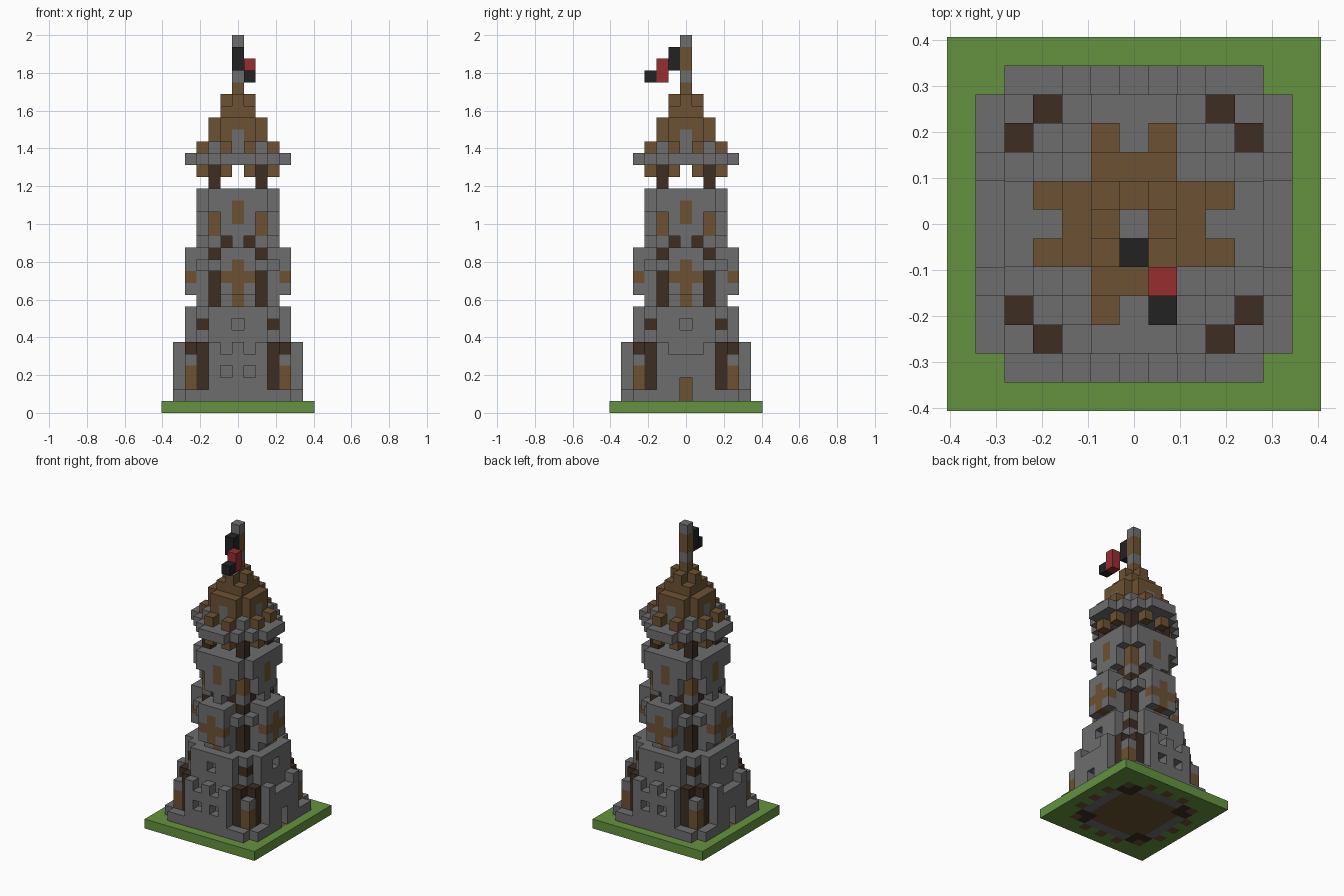
import bpy, bmesh
from mathutils import Vector

cube = bpy.data.objects.get("Cube")
if cube:
    bpy.data.objects.remove(cube)

U = 2 / 32  # block edge length


def material(name, rgb):
    m = bpy.data.materials.new(name)
    m.use_nodes = True
    m.diffuse_color = (*rgb, 1)
    m.node_tree.nodes["Principled BSDF"].inputs["Base Color"].default_value = (*rgb, 1)
    return m


COLOURS = {
    "stone": material("stone grey", (0.155, 0.155, 0.155)),
    "wood": material("plank brown", (0.15, 0.085, 0.033)),
    "dark": material("dark timber", (0.045, 0.026, 0.016)),
    "grass": material("grass green", (0.13, 0.29, 0.05)),
    "red": material("flag red", (0.31, 0.027, 0.03)),
    "black": material("flag black", (0.016, 0.016, 0.017)),
}
blocks = {}  # cell -> (part, colour)
part = ""


def fill(xs, ys, zs, colour):
    """Fill inclusive ranges of cells; None removes them."""
    for x in range(xs[0], xs[1] + 1):
        for y in range(ys[0], ys[1] + 1):
            for z in range(zs[0], zs[1] + 1):
                if colour:
                    blocks[x, y, z] = (part, colour)
                else:
                    blocks.pop((x, y, z), None)


def core(r, z0, z1, colour="stone"):
    fill((-r, r), (-r, r), (z0, z1), colour)


def ends(a, b, d, z0, z1, colour):
    """Cells a..b across and d out, mirrored, on the front and back only."""
    for s in (-1, 1):
        for lo, hi in ((a, b), (-b, -a)):
            fill((lo, hi), (s * d, s * d), (z0, z1), colour)


def sides(a, b, d, z0, z1, colour):
    """The same on the left and right only."""
    for s in (-1, 1):
        for lo, hi in ((a, b), (-b, -a)):
            fill((s * d, s * d), (lo, hi), (z0, z1), colour)


def around(a, b, d, z0, z1, colour="stone"):
    ends(a, b, d, z0, z1, colour)
    sides(a, b, d, z0, z1, colour)


# Grass plate with the foundations set into it
part = "ground_plate"
core(6, 0, 0, "grass")
core(3, 0, 0, "wood")
around(-2, 2, 4, 0, 0, "stone")
around(3, 3, 4, 0, 0, "dark")
around(3, 3, 3, 0, 0, "dark")
around(4, 4, 4, 0, 0, "wood")
around(2, 2, 5, 0, 0, "wood")
around(0, 0, 5, 0, 0, "wood")

# Ground storey: battlemented walls, corner timbers, doors
part = "ground_storey"
core(4, 1, 5)
around(-4, 4, 5, 1, 1)
around(-2, 2, 5, 2, 5)
around(3, 3, 4, 2, 5, "dark")
around(3, 3, 3, 2, 5, "dark")
around(4, 4, 4, 2, 3, "wood")
around(4, 4, 4, 5, 5, None)
ends(1, 1, 5, 3, 3, None)
ends(1, 1, 5, 5, 5, None)
sides(-1, 1, 5, 5, 5, None)
sides(0, 0, 5, 1, 2, None)
sides(0, 0, 4, 1, 2, "wood")

# Second storey with a small opening on each side
part = "second_storey"
core(3, 6, 8)
around(-2, 2, 4, 6, 8)
around(0, 0, 4, 7, 7, None)
around(3, 3, 3, 7, 7, "dark")

# Third storey with projecting bays and corner posts
part = "bay_storey"
core(2, 9, 13)
around(2, 2, 2, 9, 13, "dark")
around(-1, 1, 3, 9, 13)
around(0, 0, 3, 9, 9, "wood")
around(-2, 2, 3, 12, 12)
around(-1, 1, 4, 10, 13)
around(-1, 1, 4, 11, 11, "wood")
around(0, 0, 4, 10, 12, "wood")

# Fourth storey, overhanging on brackets
part = "upper_storey"
core(2, 14, 18)
around(1, 1, 2, 14, 14, "dark")
around(0, 0, 3, 14, 14)
around(2, 2, 2, 15, 16, "wood")
around(-1, 1, 3, 15, 18)
around(-2, 2, 3, 17, 18)
around(0, 0, 3, 16, 17, "wood")

# Open lookout: four posts, brackets and the eaves
part = "lookout"
around(2, 2, 2, 19, 20, "dark")
around(1, 1, 3, 20, 20, "wood")
core(2, 21, 21)
around(-2, 2, 3, 21, 21)
around(-1, 1, 4, 21, 21)

# Stepped roof with dormers
part = "roof"
core(2, 22, 22)
around(1, 1, 3, 22, 22, "wood")
core(1, 22, 25, "wood")
around(-1, 1, 2, 23, 24, "wood")
around(0, 0, 2, 22, 23, "stone")
around(0, 0, 1, 26, 26, "wood")

# Spire pole
part = "flag_pole"
core(0, 26, 30, "wood")
core(0, 28, 28)
core(0, 31, 31)

# Flag
part = "flag"
fill((0, 0), (-1, -1), (29, 30), "black")
fill((1, 1), (-2, -2), (28, 29), "red")
fill((1, 1), (-3, -3), (28, 28), "black")

# Turn each part's blocks into a mesh of outer faces
AXES = [Vector(v) * s for v in ((1, 0, 0), (0, 1, 0), (0, 0, 1)) for s in (1, -1)]
names = list(COLOURS)
for name in sorted({p for p, c in blocks.values()}):
    bm = bmesh.new()
    for cell, (owner, colour) in blocks.items():
        if owner != name:
            continue
        centre = Vector(cell) + Vector((0, 0, 0.5))
        for n in AXES:
            if tuple(int(a + b) for a, b in zip(cell, n)) in blocks:
                continue
            u = Vector((n.y, n.z, n.x))
            v = n.cross(u)
            corners = (u + v, v - u, -u - v, u - v)
            f = bm.faces.new([bm.verts.new((centre + (n + c) / 2) * U) for c in corners])
            f.material_index = names.index(colour)
    bmesh.ops.remove_doubles(bm, verts=bm.verts, dist=U / 100)
    mesh = bpy.data.meshes.new(name)
    bm.to_mesh(mesh)
    bm.free()
    for key in names:
        mesh.materials.append(COLOURS[key])
    bpy.context.collection.objects.link(bpy.data.objects.new(name, mesh))
